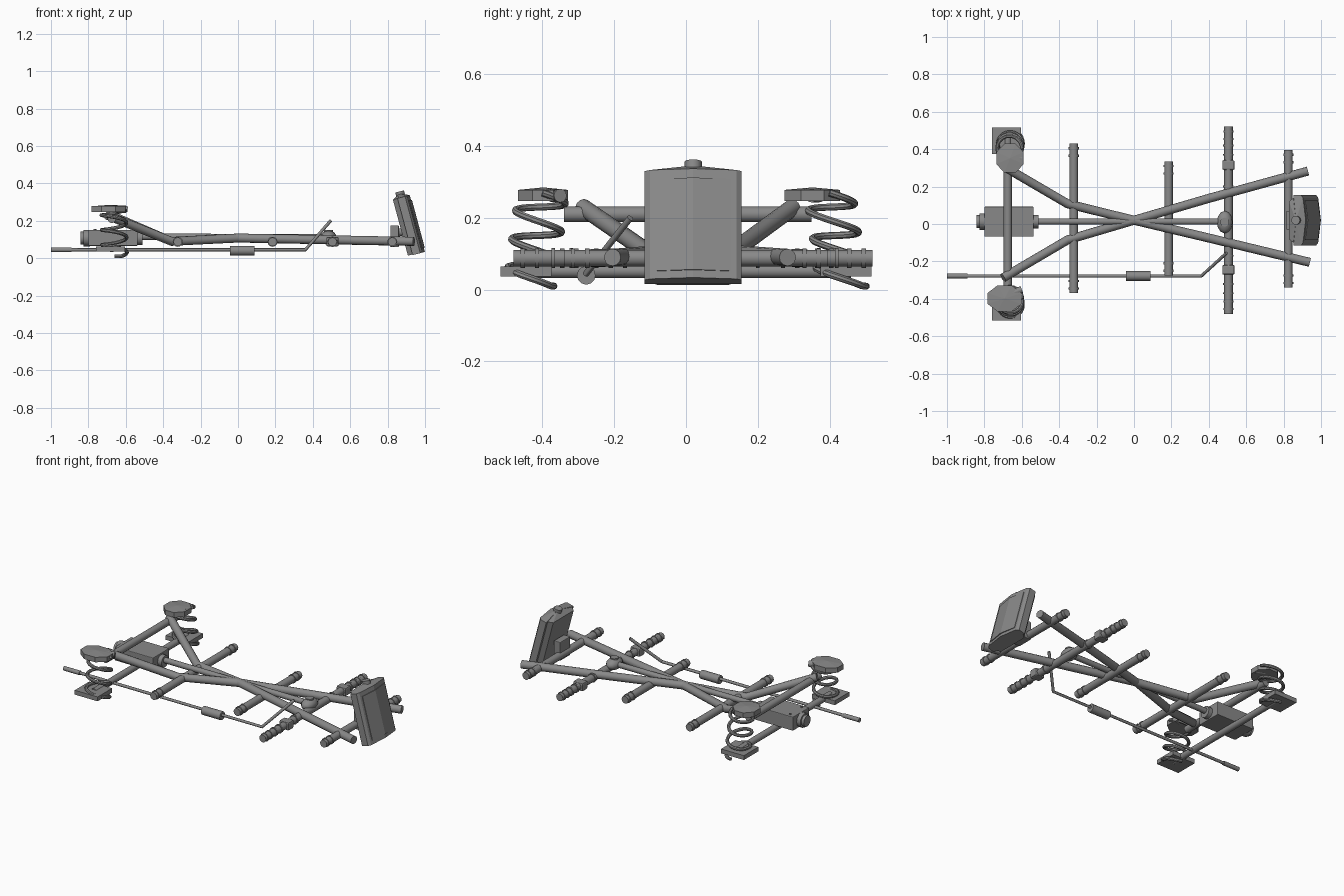
import bpy, bmesh, math
from mathutils import Vector

if "Cube" in bpy.data.objects:
    bpy.data.objects.remove(bpy.data.objects["Cube"])


def smooth(o):
    bpy.ops.object.select_all(action='DESELECT')
    o.select_set(True)
    bpy.context.view_layer.objects.active = o
    bpy.ops.object.shade_smooth_by_angle(angle=math.radians(35))
    return o


def tube(name, pts, r, res=4):
    cu = bpy.data.curves.new(name, 'CURVE')
    cu.dimensions = '3D'
    cu.bevel_depth = r
    cu.bevel_resolution = res
    cu.use_fill_caps = True
    s = cu.splines.new('POLY')
    s.points.add(len(pts) - 1)
    for p, c in zip(s.points, pts):
        p.co = (*c, 1)
    o = bpy.data.objects.new(name, cu)
    bpy.context.collection.objects.link(o)
    bpy.ops.object.select_all(action='DESELECT')
    o.select_set(True)
    bpy.context.view_layer.objects.active = o
    bpy.ops.object.convert(target='MESH')
    return smooth(bpy.context.object)


def box(name, lo, hi, bevel=0.0):
    lo, hi = Vector(lo), Vector(hi)
    bpy.ops.mesh.primitive_cube_add(size=1, location=(lo + hi) / 2)
    o = bpy.context.object
    o.name = name
    o.scale = hi - lo
    bpy.ops.object.transform_apply(location=False, scale=True)
    if bevel:
        m = o.modifiers.new('bevel', 'BEVEL')
        m.width = bevel
        m.segments = 2
    return o


def prism(name, plan, z0, z1, loc, tilt=0, peak=0.0):
    """Extrude an XY plan; peak raises the middle of the top."""
    bm = bmesh.new()
    a = [bm.verts.new((x, y, z0)) for x, y in plan]
    b = [bm.verts.new((x, y, z1)) for x, y in plan]
    n = len(plan)
    bm.faces.new(a[::-1])
    for i in range(n):
        j = (i + 1) % n
        bm.faces.new((a[i], a[j], b[j], b[i]))
    if peak:
        c = bm.verts.new((0, 0, z1 + peak))
        for i in range(n):
            bm.faces.new((b[i], b[(i + 1) % n], c))
    else:
        bm.faces.new(b)
    bmesh.ops.recalc_face_normals(bm, faces=bm.faces)
    me = bpy.data.meshes.new(name)
    bm.to_mesh(me)
    bm.free()
    o = bpy.data.objects.new(name, me)
    bpy.context.collection.objects.link(o)
    o.location = loc
    o.rotation_euler[1] = tilt
    return o


# crossed frame rails
tube("frame_rail_a", [(-.7, -.288, .23), (-.355, -.085, .09), (.0, .02, .108),
                      (.4, .137, .1), (.93, .283, .09)], .024)
tube("frame_rail_b", [(-.68, .298, .23), (-.355, .108, .09), (.0, .02, .108),
                      (.4, -.075, .1), (.94, -.205, .09)], .024)
tube("rear_upper_bar", [(-.675, -.34, .21), (-.675, .35, .21)], .022)
tube("rear_axle", [(-.675, -.45, .052), (-.675, .46, .052)], .02)

# cross members with collars at the ends
for i, (x, y0, y1) in enumerate([(-.322, -.37, .43), (.185, -.275, .335),
                                 (.505, -.48, .52), (.825, -.34, .395)]):
    tube(f"cross_member_{i}", [(x, y0, .088), (x, y1, .088)], .023)
    for end, s in ((y0, 1), (y1, -1)):
        for d in (.025, .065):
            y = end + s * d
            tube(f"collar_{i}", [(x, y - .006, .088), (x, y + .006, .088)], .027)
for y in (-.245, .315):
    box("axle_clamp", (.472, y - .026, .063), (.538, y + .026, .114), .008)
for y in (-.37, -.32, -.17, .2, .37, .42):
    tube("axle_ring", [(.505, y - .005, .088), (.505, y + .005, .088)], .028)

# gearbox and drive shaft
box("gearbox", (-.8, -.067, .066), (-.537, .093, .152), .004)
tube("gearbox_rear_flange", [(-.825, .013, .108), (-.79, .013, .108)], .044)
tube("gearbox_rear_hub", [(-.842, .013, .108), (-.8, .013, .108)], .034)
tube("gearbox_front_flange", [(-.55, .013, .108), (-.51, .013, .108)], .036)
for y in (-.045, .07):
    tube("gearbox_bolt", [(-.765, y, .145), (-.765, y, .157)], .008, 1)
tube("drive_shaft", [(-.52, .013, .115), (.48, .013, .112)], .017)
bpy.ops.mesh.primitive_uv_sphere_add(segments=12, ring_count=8, location=(.485, .01, .112))
o = bpy.context.object
o.name = "shaft_joint"
o.scale = (.042, .06, .036)
smooth(o)
tube("joint_cap", [(.485, .01, .13), (.485, .01, .15)], .024)

# exhaust line
tube("exhaust_pipe", [(-.93, -.278, .045), (.36, -.278, .045), (.495, -.155, .2)], .009)
tube("exhaust_tip", [(-1, -.278, .045), (-.89, -.278, .045)], .013)
tube("muffler", [(-.042, -.278, .04), (.087, -.278, .04)], .026)

# coil springs, lower plates and faceted upper caps
for s, cx, cy, rx, ry in ((-1, -.692, -.398, .094, .072), (1, -.663, .352, .075, .08)):
    top, bot = Vector((-.665, s * .4, .27)), Vector((-.66, s * .435, .012))
    turns, n = 3.25, 100
    pts = []
    for k in range(n + 1):
        t = k / n
        a = 2 * math.pi * turns * t
        c = top.lerp(bot, t)
        dy = .067 * math.sin(a)
        # coils lean with the axle
        pts.append((c.x + .067 * math.cos(a), c.y + dy, max(.01, c.z - .15 * dy)))
    tube("coil_spring", pts, .01, 2)
    ys = sorted((s * .375, s * .517))
    box("spring_plate", (-.76, ys[0], .037), (-.603, ys[1], .064))
    plan = [(rx * math.cos(math.radians(22.5 + 45 * k)) * 1.05,
             ry * math.sin(math.radians(22.5 + 45 * k)) * 1.05) for k in range(8)]
    prism("spring_cap", plan, -.015, .016, (cx, cy, .262), 0, .007)
    tube("spring_cap_stub", [(-.65, s * .37, .262), (-.6, s * .35, .262)], .019)

# tilted radiator: rear core, pointed front shell, filler cap, bracket
tilt, loc = math.radians(-15), (.911, .02, .178)
prism("radiator_core", [(-.045, -.1), (-.01, -.128), (-.01, .128), (-.045, .1)],
      -.158, .152, loc, tilt, .022)
prism("radiator_shell", [(-.02, -.135), (.022, -.135), (.033, -.12), (.048, 0),
                         (.033, .12), (.022, .135), (-.02, .135)],
      -.162, .152, loc, tilt, .022)
prism("grille_panel", [(.03, -.105), (.038, -.105), (.053, 0), (.038, .105), (.03, .105)],
      -.14, .125, loc, tilt)
tube("radiator_cap", [(.872, .02, .325), (.864, .02, .357)], .024)
box("radiator_bracket", (.815, -.03, .06), (.86, .07, .175), .004)
tube("radiator_hose", [(.83, .02, .13), (.92, .02, .15)], .02)

# dark steel on everything
steel = bpy.data.materials.new("dark_steel")
steel.diffuse_color = (.25, .25, .25, 1)
steel.use_nodes = True
steel.node_tree.nodes["Principled BSDF"].inputs["Base Color"].default_value = steel.diffuse_color
for o in bpy.data.objects:
    o.data.materials.clear()
    o.data.materials.append(steel)
